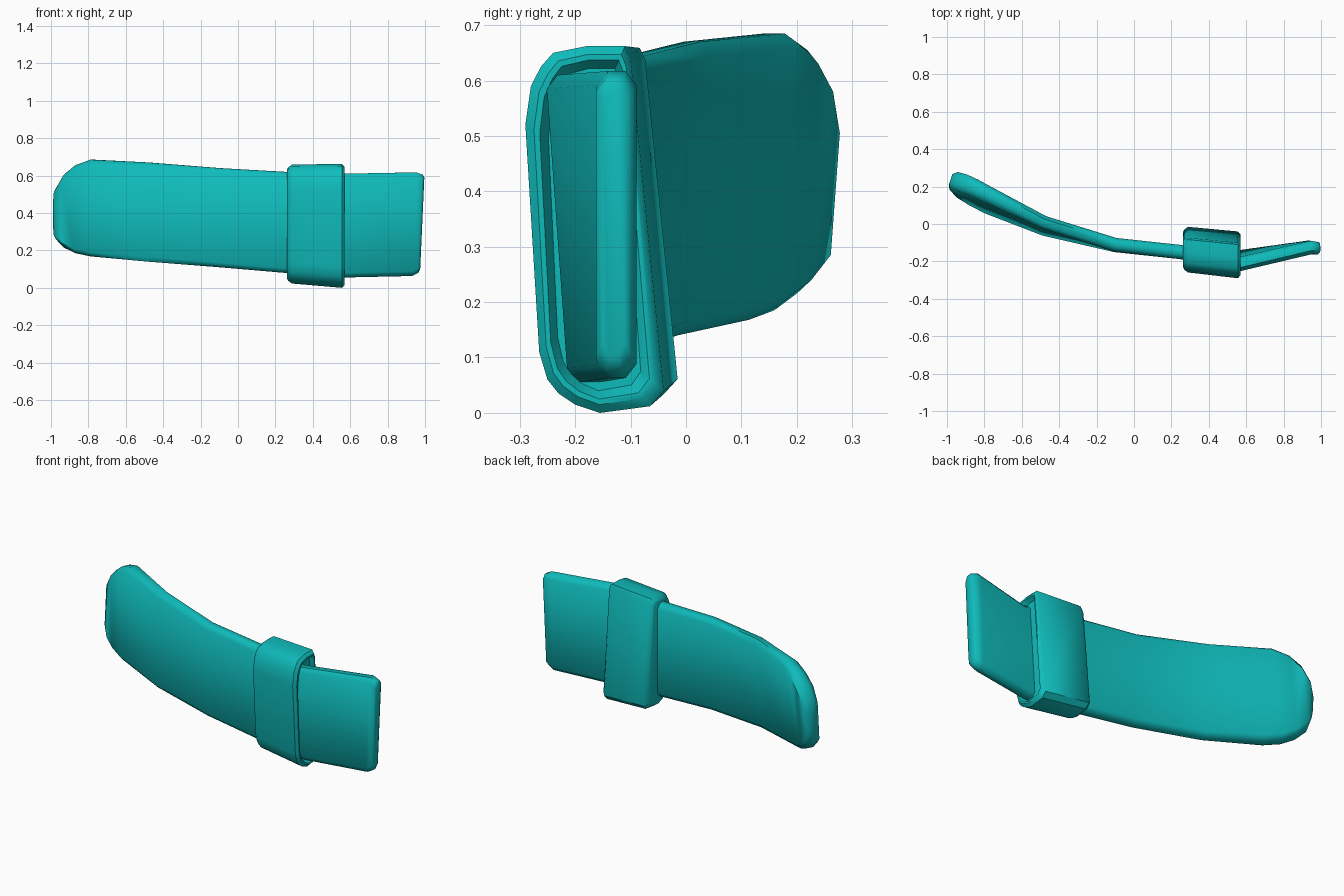
import bpy
import bmesh
from mathutils import Vector

cube = bpy.data.objects.get("Cube")
if cube:
    bpy.data.objects.remove(cube, do_unlink=True)

teal = bpy.data.materials.new("teal rubber")
teal.use_nodes = True
colour = (0.005, 0.5, 0.5, 1)
teal.diffuse_color = colour
teal.node_tree.nodes["Principled BSDF"].inputs["Base Color"].default_value = colour


def loft(name, rings, angle):
    """Skin a row of matching rings, cap both ends and shade smoothly."""
    bm = bmesh.new()
    rows = [[bm.verts.new(p) for p in ring] for ring in rings]
    for a, b in zip(rows, rows[1:]):
        for i in range(len(a)):
            j = (i + 1) % len(a)
            bm.faces.new((a[i], a[j], b[j], b[i]))
    bm.faces.new(rows[0])
    bm.faces.new(rows[-1])
    bmesh.ops.recalc_face_normals(bm, faces=bm.faces)
    mesh = bpy.data.meshes.new(name)
    bm.to_mesh(mesh)
    bm.free()
    mesh.materials.append(teal)
    obj = bpy.data.objects.new(name, mesh)
    bpy.context.collection.objects.link(obj)
    bpy.ops.object.select_all(action="DESELECT")
    obj.select_set(True)
    bpy.context.view_layer.objects.active = obj
    bpy.ops.object.shade_smooth_by_angle(angle=angle)
    return obj


# Strap stations: x, y at top, y at bottom, top z, bottom z, half thickness, end slant
stations = [
    (-0.98, 0.24, 0.23, 0.46, 0.32, 0.03, 0),
    (-0.965, 0.24, 0.22, 0.53, 0.26, 0.045, 0),
    (-0.92, 0.225, 0.18, 0.605, 0.215, 0.05, 0),
    (-0.86, 0.2, 0.14, 0.655, 0.185, 0.048, 0),
    (-0.78, 0.16, 0.095, 0.685, 0.168, 0.045, 0),
    (-0.48, 0.01, -0.03, 0.67, 0.14, 0.035, 0),
    (-0.1, -0.11, -0.115, 0.64, 0.11, 0.036, 0),
    (0.25, -0.15, -0.15, 0.62, 0.08, 0.038, 0),
    (0.57, -0.215, -0.175, 0.61, 0.055, 0.038, 0),
    (0.94, -0.125, -0.125, 0.617, 0.063, 0.036, 0.04),
    (0.975, -0.13, -0.13, 0.605, 0.08, 0.033, 0.045),
    (0.985, -0.13, -0.13, 0.59, 0.1, 0.02, 0.045),
]


def strap_ring(index):
    x, yt, yb, zt, zb, half, slant = stations[index]
    before = stations[max(index - 1, 0)]
    after = stations[min(index + 1, len(stations) - 1)]
    along = Vector((after[0] - before[0], (after[1] + after[2] - before[1] - before[2]) / 2, 0))
    across = Vector((-along.y, along.x, 0)).normalized()
    chamfer = min(0.025, (zt - zb) / 4)
    ring = []
    for z, side in ((zb + chamfer, -1), (zb, -0.45), (zb, 0.45), (zb + chamfer, 1),
                    (zt - chamfer, 1), (zt, 0.45), (zt, -0.45), (zt - chamfer, -1)):
        y = yb + (yt - yb) * (z - zb) / (zt - zb)
        centre = Vector((x + slant * (z - 0.34), y, z))
        ring.append(centre + across * side * half)
    return ring


loft("strap", [strap_ring(i) for i in range(len(stations))], 0.9)

# Keeper loop: rounded front, leaning flat back, cross-section in y and z
outline = [(-0.29, 0.52), (-0.28, 0.59), (-0.262, 0.625), (-0.24, 0.65),
           (-0.18, 0.662), (-0.11, 0.662), (-0.1, 0.64), (-0.04, 0.04),
           (-0.065, 0.012), (-0.155, 0), (-0.2, 0.015), (-0.23, 0.035),
           (-0.25, 0.06), (-0.265, 0.11)]


def loop_ring(x, inset, shift, lift):
    """Place the outline at x, pulled inward evenly by the inset."""
    cy, cz = -0.165, 0.33
    ky, kz = 1 - inset / 0.12, 1 - inset / 0.33
    return [(x, cy + (y - cy) * ky + shift, cz + (z - cz) * kz + lift * (0.66 - z))
            for y, z in outline]


loft("keeper_loop", [
    loop_ring(0.262, 0.03, 0.028, 0.03),
    loop_ring(0.268, 0.018, 0.028, 0.03),
    loop_ring(0.288, 0.003, 0.028, 0.03),
    loop_ring(0.555, 0, 0, 0),
    loop_ring(0.57, 0.015, 0, 0),
    loop_ring(0.57, 0.025, 0, 0),
    loop_ring(0.545, 0.04, 0, 0),
], 0.7)
